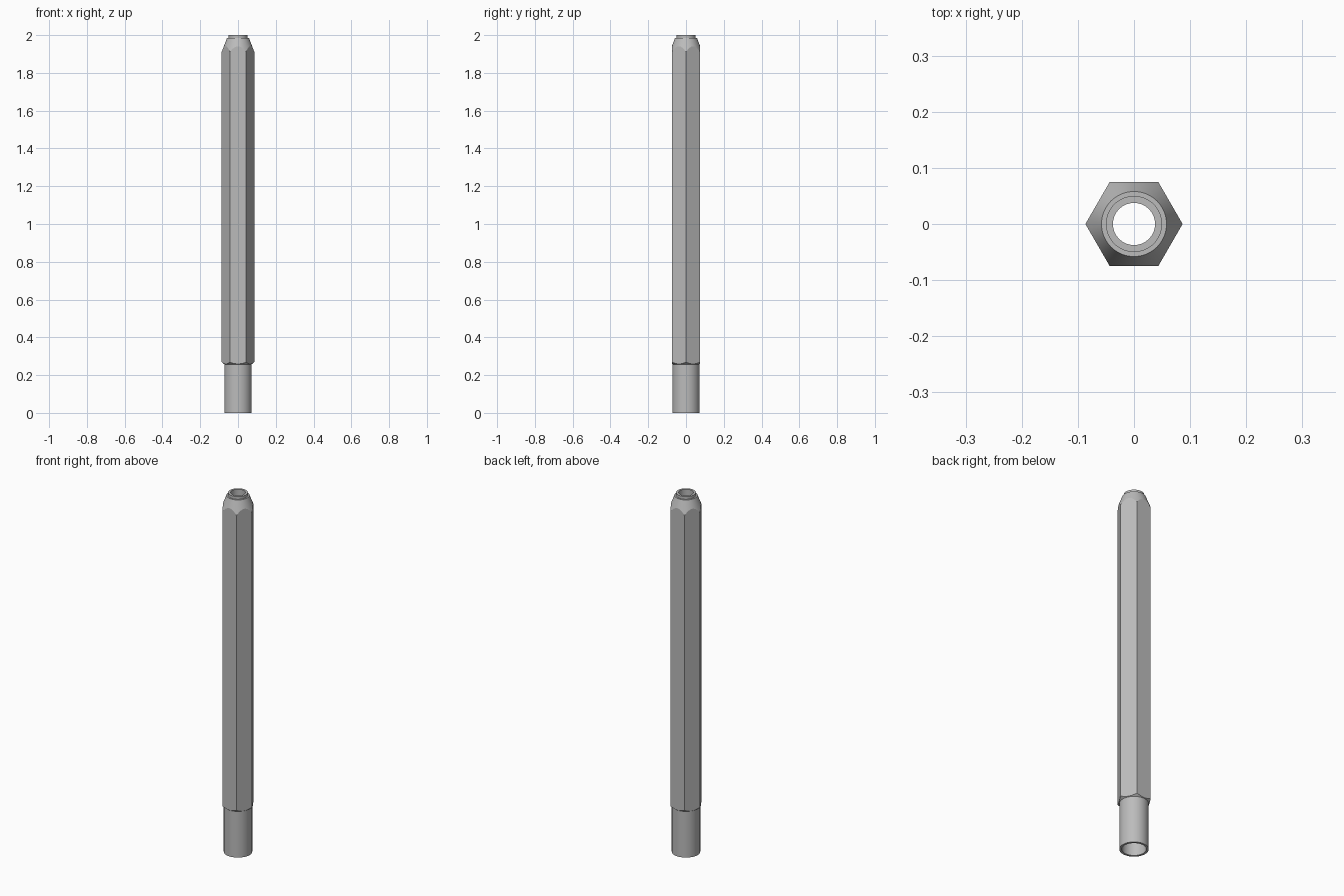
import bpy
import bmesh
from math import cos, pi, radians, sin

cube = bpy.data.objects.get("Cube")
if cube:
    bpy.data.objects.remove(cube)

SEGMENTS = 72
CORNER = 0.0866                 # hexagon centre to corner
FLAT = CORNER * cos(pi / 6)     # hexagon centre to flat
SHANK = 0.072


def hex_radius(angle):
    """Distance from the axis to the hexagon outline, corners on the x axis."""
    return FLAT / cos(angle % (pi / 3) - pi / 6)


def outline(angle):
    """Closed half-section (radius, height) of the post at one angle."""
    r = hex_radius(angle)
    lower = 0.257 + (r - SHANK) * 0.8           # conical chamfer above shank
    upper = 1.985 - (r - 0.058) * 2.6           # conical nose
    return [
        (0.06, 0), (SHANK, 0), (SHANK, 0.257),  # hollow round shank
        (r, lower), (r, upper),                 # hexagonal grip
        (0.058, 1.985), (0.05, 1.985), (0.05, 2),   # nose and collar
        (0.0375, 2), (0.0375, 1.85), (0.06, 1.82),  # stepped bore
    ]


# Hexagonal post with a round shank and a through bore
bm = bmesh.new()
columns = []
for i in range(SEGMENTS):
    a = 2 * pi * i / SEGMENTS
    columns.append([bm.verts.new((r * cos(a), r * sin(a), z)) for r, z in outline(a)])
for i, near in enumerate(columns):
    far = columns[(i + 1) % SEGMENTS]
    for j in range(len(near)):
        k = (j + 1) % len(near)
        bm.faces.new((near[j], far[j], far[k], near[k]))
bmesh.ops.recalc_face_normals(bm, faces=bm.faces)
mesh = bpy.data.meshes.new("hex_post")
bm.to_mesh(mesh)
bm.free()
post = bpy.data.objects.new("hex_post", mesh)
bpy.context.collection.objects.link(post)

# Plain grey metal
grey = bpy.data.materials.new("grey_metal")
grey.use_nodes = True
colour = (0.5, 0.5, 0.5, 1)
grey.diffuse_color = colour
grey.node_tree.nodes["Principled BSDF"].inputs["Base Color"].default_value = colour
mesh.materials.append(grey)

# Smooth round surfaces, crisp edges
bpy.ops.object.select_all(action="DESELECT")
post.select_set(True)
bpy.context.view_layer.objects.active = post
bpy.ops.object.shade_smooth_by_angle(angle=radians(15))
